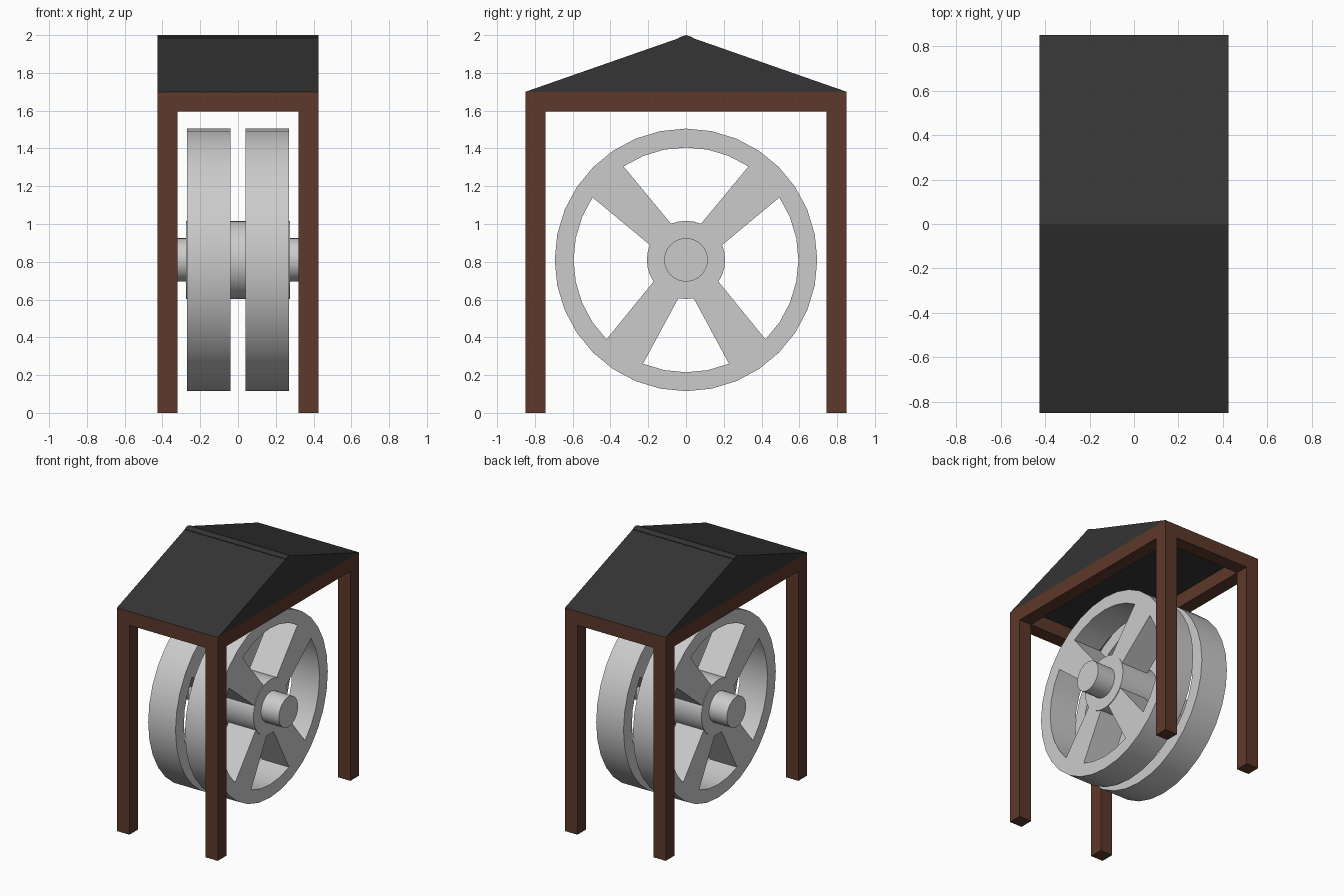
import bpy, bmesh
from math import cos, sin, radians

if "Cube" in bpy.data.objects:
    bpy.data.objects.remove(bpy.data.objects["Cube"])

SEG = 32
AXLE_Z = 0.81
STEP = 360 / SEG


def material(name, rgb):
    m = bpy.data.materials.new(name)
    m.diffuse_color = (*rgb, 1)
    m.use_nodes = True
    m.node_tree.nodes["Principled BSDF"].inputs["Base Color"].default_value = m.diffuse_color
    return m


wood = material("brown_wood", (0.11, 0.04, 0.023))
shingle = material("black_roofing", (0.035, 0.035, 0.035))


def finish(name, bm, mat=None, smooth=False):
    bmesh.ops.recalc_face_normals(bm, faces=bm.faces)
    mesh = bpy.data.meshes.new(name)
    bm.to_mesh(mesh)
    bm.free()
    ob = bpy.data.objects.new(name, mesh)
    bpy.context.collection.objects.link(ob)
    if mat:
        mesh.materials.append(mat)
    if smooth:
        bpy.ops.object.select_all(action='DESELECT')
        ob.select_set(True)
        bpy.context.view_layer.objects.active = ob
        bpy.ops.object.shade_smooth_by_angle(angle=radians(30))
    return ob


def extrude_x(bm, outline, x0, x1):
    """Prism: (y, z) outline swept from x0 to x1."""
    a = [bm.verts.new((x0, y, z)) for y, z in outline]
    b = [bm.verts.new((x1, y, z)) for y, z in outline]
    bm.faces.new(a)
    bm.faces.new(b)
    for i in range(len(a)):
        j = (i + 1) % len(a)
        bm.faces.new((a[i], a[j], b[j], b[i]))


def box(name, x0, x1, y0, y1, z0, z1, mat):
    bm = bmesh.new()
    extrude_x(bm, [(y0, z0), (y1, z0), (y1, z1), (y0, z1)], x0, x1)
    return finish(name, bm, mat)


def polar(r, step):
    a = radians(step * STEP)
    return r * cos(a), AXLE_Z + r * sin(a)


def cylinder(name, r, half):
    bm = bmesh.new()
    extrude_x(bm, [polar(r, i) for i in range(SEG)], -half, half)
    return finish(name, bm, smooth=True)


# Wooden frame: four posts and a ring of beams
X, Y, T, TOP = 0.425, 0.85, 0.105, 1.70
for sx, side in ((-1, "left"), (1, "right")):
    xs = sorted((sx * X, sx * (X - T)))
    for sy, end in ((-1, "front"), (1, "back")):
        ys = sorted((sy * Y, sy * (Y - T)))
        box(f"{end}_{side}_post", *xs, *ys, 0, TOP, wood)
    box(f"{side}_beam", *xs, -Y + T, Y - T, TOP - T, TOP, wood)
for sy, end in ((-1, "front"), (1, "back")):
    ys = sorted((sy * Y, sy * (Y - T)))
    box(f"{end}_beam", -X + T, X - T, *ys, TOP - T, TOP, wood)

# Gabled roof and its ridge cap
bm = bmesh.new()
extrude_x(bm, [(-Y, TOP), (Y, TOP), (0, 1.997)], -X, X)
finish("roof", bm, shingle)
bm = bmesh.new()
extrude_x(bm, [(-0.035, 1.98), (0.035, 1.98), (0.035, 1.989), (0, 2.0), (-0.035, 1.989)], -X, X)
finish("ridge_cap", bm, shingle)

# Axle and hub
cylinder("axle", 0.115, X)
cylinder("hub", 0.207, 0.275)

# Two wheels, each an open rim with four spokes that widen outwards
R_OUT, R_IN, R_HUB = 0.695, 0.595, 0.207
SPOKES = (4, 12, 21, 27)  # middle of each spoke, in rim steps


def wheel(name, x0, x1):
    bm = bmesh.new()
    ring = [[bm.verts.new((x, *polar(r, i))) for i in range(SEG)]
            for r, x in ((R_OUT, x0), (R_OUT, x1), (R_IN, x1), (R_IN, x0))]
    hidden = {(s + d) % SEG for s in SPOKES for d in (-1, 0)}
    for k in range(4):
        a, b = ring[k], ring[(k + 1) % 4]
        for i in range(SEG):
            if k == 2 and i in hidden:
                continue  # the spoke joins the rim here
            j = (i + 1) % SEG
            bm.faces.new((a[i], a[j], b[j], b[i]))
    for s in SPOKES:
        feet = [[bm.verts.new((x, *polar(R_HUB, s + d))) for d in (-2, 0, 2)] for x in (x0, x1)]
        tips = [[ring[k][(s + d) % SEG] for d in (-1, 0, 1)] for k in (3, 2)]
        for f, t in zip(feet, tips):
            for i in range(2):
                bm.faces.new((f[i], f[i + 1], t[i + 1], t[i]))
        for i in (0, 2):
            bm.faces.new((feet[0][i], feet[1][i], tips[1][i], tips[0][i]))
    return finish(name, bm, smooth=True)


wheel("left_wheel", -0.27, -0.04)
wheel("right_wheel", 0.04, 0.27)
